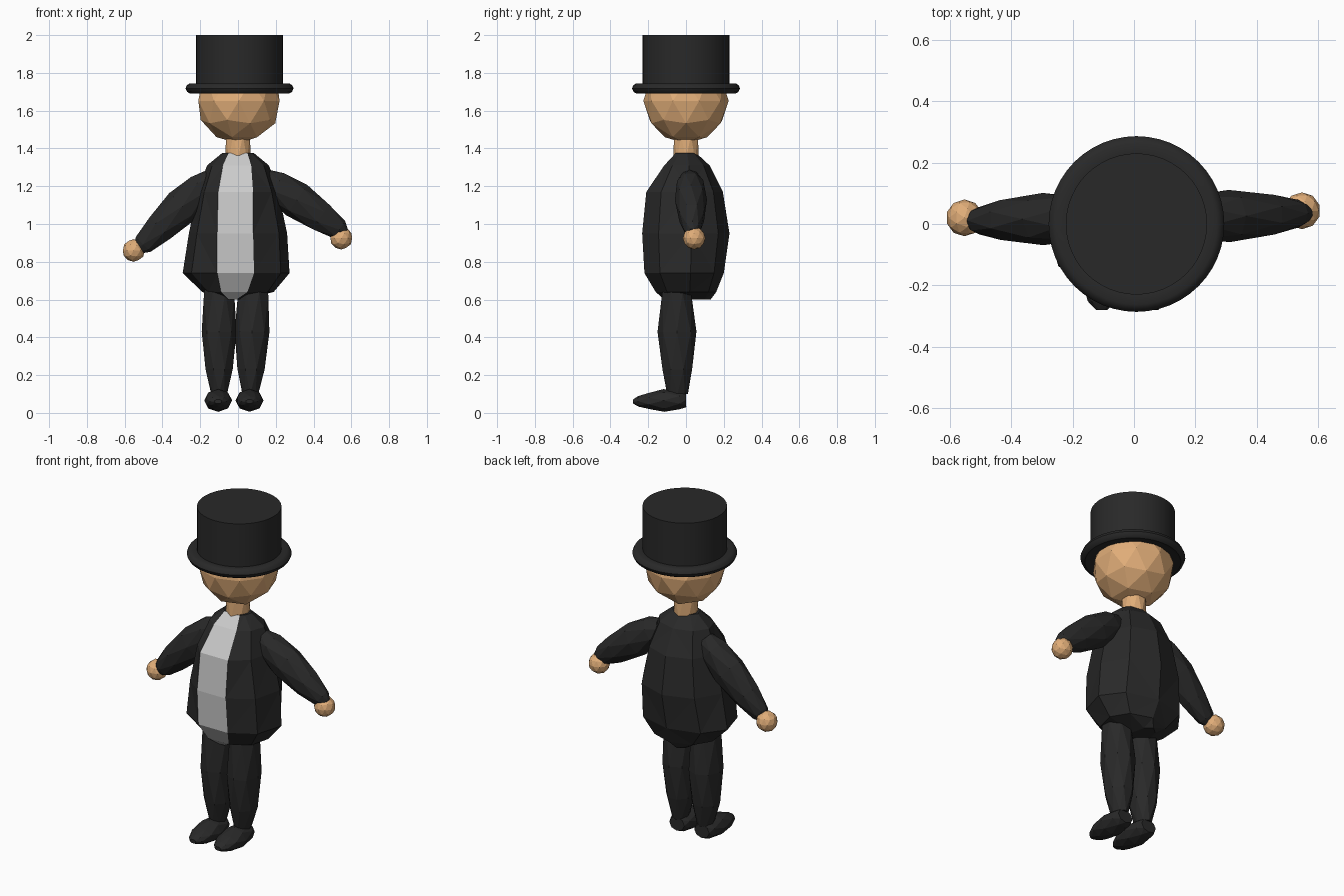
import bpy, bmesh
from math import sin, cos, pi, radians
from mathutils import Vector

if "Cube" in bpy.data.objects:
    bpy.data.objects.remove(bpy.data.objects["Cube"])


def material(name, r, g, b):
    m = bpy.data.materials.new(name)
    m.diffuse_color = (r, g, b, 1)
    m.use_nodes = True
    m.node_tree.nodes["Principled BSDF"].inputs["Base Color"].default_value = m.diffuse_color
    return m


BLACK = material("black cloth", 0.022, 0.022, 0.022)
SKIN = material("skin", 0.75, 0.42, 0.19)
WHITE = material("shirt white", 0.7, 0.7, 0.7)


def finish(name, bm, *mats):
    bmesh.ops.recalc_face_normals(bm, faces=bm.faces[:])
    bmesh.ops.triangulate(bm, faces=[f for f in bm.faces if len(f.verts) == 4])
    me = bpy.data.meshes.new(name)
    bm.to_mesh(me)
    bm.free()
    for m in mats:
        me.materials.append(m)
    ob = bpy.data.objects.new(name, me)
    bpy.context.collection.objects.link(ob)
    return ob


def loft(bm, rings, panel=None):
    """Skin rings of points, cap both ends; the side with index panel gets material 1."""
    loops = [[bm.verts.new(p) for p in r] for r in rings]
    n = len(loops[0])
    for a, b in zip(loops, loops[1:]):
        for i in range(n):
            j = (i + 1) % n
            f = bm.faces.new((a[i], a[j], b[j], b[i]))
            f.material_index = int(i == panel)
    bm.faces.new(loops[0])
    bm.faces.new(loops[-1])


def limb(name, start, end, side, stations, mat, sides=8):
    """Faceted tube; stations are (t along axis, radius on side axis, radius across, shift across)."""
    start, end = Vector(start), Vector(end)
    d = (end - start).normalized()
    u = Vector(side)
    u = (u - d * u.dot(d)).normalized()
    v = u.cross(d)
    rings = []
    for k, (t, ru, rv, shift) in enumerate(stations):
        c = start.lerp(end, t) + v * shift
        off = (k % 2) * pi / sides
        rings.append([c + u * ru * cos(off + 2 * pi * i / sides)
                      + v * rv * sin(off + 2 * pi * i / sides) for i in range(sides)])
    bm = bmesh.new()
    loft(bm, rings)
    return finish(name, bm, mat)


def ball(name, centre, r, mat):
    bm = bmesh.new()
    bmesh.ops.create_icosphere(bm, subdivisions=2, radius=r)
    bmesh.ops.translate(bm, verts=bm.verts, vec=centre)
    return finish(name, bm, mat)


# Jacket with shirt panel: z, centre x, half width, front depth, back depth, panel left, panel right
TORSO = [(0.600, -0.03, 0.06, 0.115, 0.13, -0.05, -0.01),
         (0.640, 0.00, 0.19, 0.16, 0.16, -0.09, 0.05),
         (0.740, -0.01, 0.285, 0.22, 0.20, -0.11, 0.085),
         (0.950, 0.00, 0.262, 0.232, 0.230, -0.11, 0.08),
         (1.170, 0.00, 0.215, 0.210, 0.195, -0.105, 0.08),
         (1.310, 0.00, 0.165, 0.115, 0.125, -0.08, 0.07),
         (1.375, 0.00, 0.085, 0.055, 0.055, -0.05, 0.05)]
rings = []
for z, cx, rx, yf, yb, pl, pr in TORSO:
    ring = [(pl, -yf, z), (pr, -yf, z)]
    for deg in (56, 97, 138, 180, 222, 263, 304):
        a = radians(deg)
        ry = yf * 1.12 if cos(a) > 0 else yb
        ring.append((cx + rx * sin(a), -ry * cos(a), z))
    rings.append(ring)
bm = bmesh.new()
loft(bm, rings, panel=0)
finish("jacket_and_shirt", bm, BLACK, WHITE)

# Arms and hands
ARM = [(0, .05, .05, 0), (.14, .075, .085, 0), (.4, .085, .098, 0),
       (.7, .07, .085, 0), (.93, .045, .055, 0), (1, .025, .03, 0)]
for label, s, tip, hand in (("left", 1, (.565, .035, .95), (.547, .043, .925)),
                            ("right", -1, (-.53, .01, .865), (-.552, .02, .86))):
    limb(label + "_arm", (s * .14, .02, 1.245), tip, (0, 1, 0), ARM, BLACK)
    ball(label + "_hand", hand, .06, SKIN)

# Legs and shoes
LEG = [(0, .06, .06, 0), (.1, .086, .082, 0), (.45, .092, .103, 0),
       (.78, .078, .085, 0), (1, .042, .055, 0)]
SHOE = [(0, .05, .04, 0), (.12, .065, .053, 0), (.42, .074, .06, 0),
        (.7, .068, .046, 0), (.9, .045, .028, 0), (1, .02, .012, 0)]
for label, hip, ankle, shoe in (("left", .082, .065, .061), ("right", -.1, -.1, -.105)):
    limb(label + "_leg", (hip, -.05, .7), (ankle, -.045, .1), (1, 0, 0), LEG, BLACK)
    limb(label + "_shoe", (shoe, 0, .07), (shoe, -.28, .06), (1, 0, 0), SHOE, BLACK)

# Neck and head
limb("neck", (0, 0, 1.34), (0, 0, 1.47), (1, 0, 0),
     [(0, .068, .068, 0), (1, .068, .068, 0)], SKIN)
ball("head", (.005, 0, 1.652), .226, SKIN)

# Top hat: turned profile with rounded brim
PROFILE = [(.20, 1.70), (.24, 1.695), (.262, 1.69), (.278, 1.70), (.286, 1.718),
           (.278, 1.736), (.262, 1.745), (.23, 1.742), (.23, 2.0)]
bm = bmesh.new()
loft(bm, [[(.008 + r * cos(2 * pi * i / 48), r * sin(2 * pi * i / 48), z)
           for i in range(48)] for r, z in PROFILE])
hat = finish("top_hat", bm, BLACK)
bpy.context.view_layer.objects.active = hat
hat.select_set(True)
bpy.ops.object.shade_smooth_by_angle(angle=radians(40))
